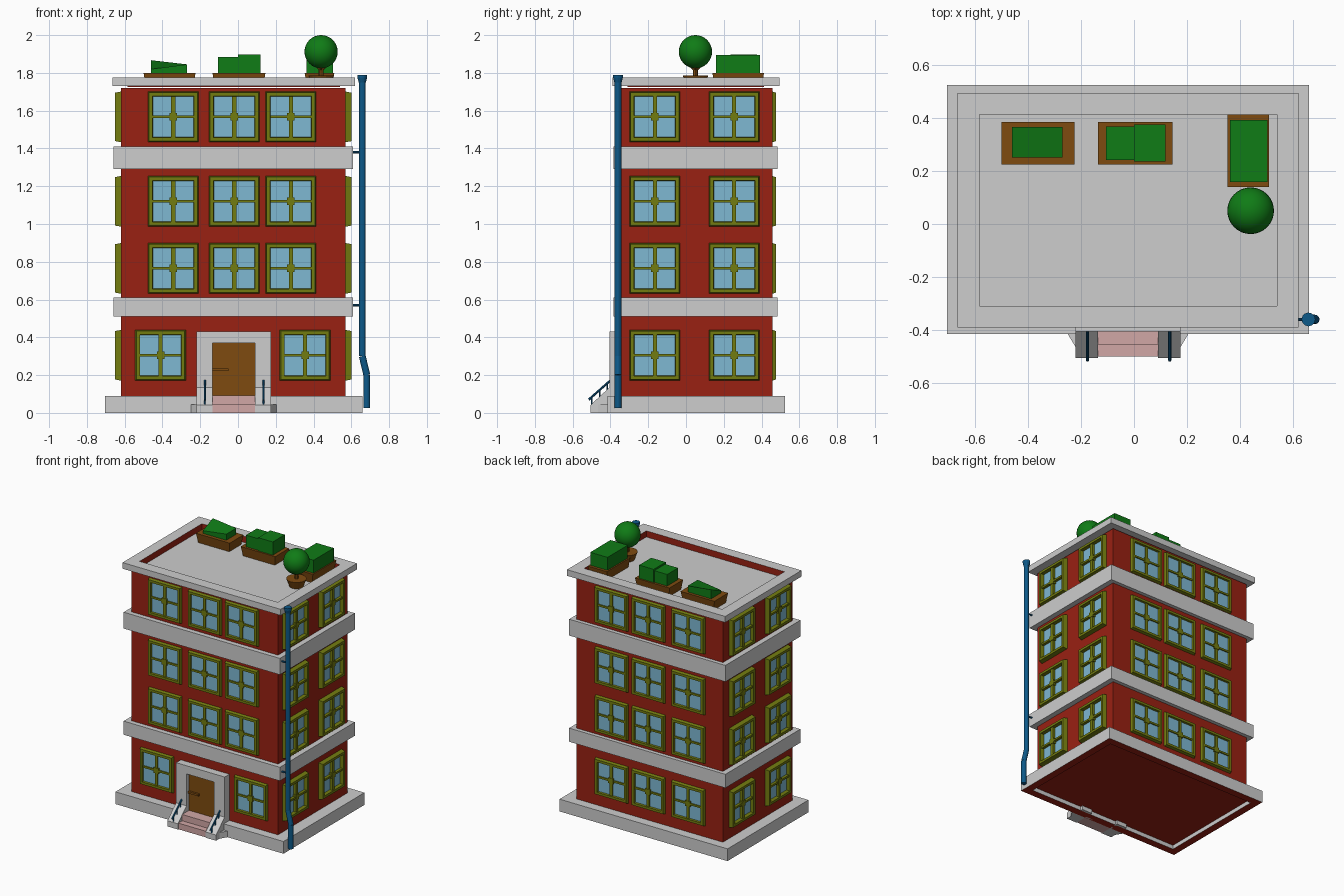
import bpy, bmesh, math
from mathutils import Matrix, Vector

if "Cube" in bpy.data.objects:
    bpy.data.objects.remove(bpy.data.objects["Cube"])


def material(name, rgb):
    m = bpy.data.materials.new(name)
    m.diffuse_color = (*rgb, 1)
    m.use_nodes = True
    m.node_tree.nodes["Principled BSDF"].inputs["Base Color"].default_value = m.diffuse_color
    return m


RED = material("brick red", (0.32, 0.015, 0.006))
GREY = material("concrete grey", (0.61, 0.61, 0.61))
OLIVE = material("frame olive", (0.17, 0.20, 0.005))
GLASS = material("glass blue", (0.21, 0.48, 0.65))
BROWN = material("wood brown", (0.21, 0.07, 0.005))
GREEN = material("leaf green", (0.005, 0.20, 0.008))
BLUE = material("pipe blue", (0.004, 0.10, 0.25))
PINK = material("step pink", (0.64, 0.39, 0.38))


def finish(name, bm, *mats, normals=True):
    if normals:
        bmesh.ops.recalc_face_normals(bm, faces=bm.faces)
    me = bpy.data.meshes.new(name)
    bm.to_mesh(me)
    bm.free()
    for m in mats:
        me.materials.append(m)
    ob = bpy.data.objects.new(name, me)
    bpy.context.collection.objects.link(ob)
    return ob


def add_box(bm, x, y, z, mat=Matrix()):
    """Box from three (low, high) ranges; returns its vertices."""
    vs = bmesh.ops.create_cube(bm, size=1)["verts"]
    for v in vs:
        v.co = mat @ Vector([r[0] + (c + 0.5) * (r[1] - r[0]) for c, r in zip(v.co, (x, y, z))])
    return vs


def box(name, x, y, z, mat):
    bm = bmesh.new()
    add_box(bm, x, y, z)
    return finish(name, bm, mat)


def add_rod(bm, a, b, r1, r2=None, sides=8):
    a, b = Vector(a), Vector(b)
    m = Matrix.Translation((a + b) / 2) @ (b - a).to_track_quat('Z', 'Y').to_matrix().to_4x4()
    bmesh.ops.create_cone(bm, cap_ends=True, segments=sides, radius1=r1,
                          radius2=r1 if r2 is None else r2, depth=(b - a).length, matrix=m)


def recess(bm, direction, inset, depth):
    """Sink a panel into the face that points up (1) or down (-1)."""
    bm.normal_update()
    face = [f for f in bm.faces if f.normal.z * direction > 0.9][0]
    bmesh.ops.inset_region(bm, faces=[face], thickness=inset)
    new = bmesh.ops.extrude_face_region(bm, geom=[face])
    bmesh.ops.translate(bm, vec=(0, 0, -direction * depth),
                        verts=[g for g in new["geom"] if isinstance(g, bmesh.types.BMVert)])
    bmesh.ops.delete(bm, geom=[face], context='FACES_ONLY')
    bmesh.ops.recalc_face_normals(bm, faces=bm.faces)


# Walls and storey bands
X0, X1, Y0, Y1 = -0.62, 0.57, -0.35, 0.457
CX, CY = (X0 + X1) / 2, (Y0 + Y1) / 2
box("walls", (X0, X1), (Y0, Y1), (0.06, 1.72), RED)
for name, z in (("lower_band", (0.51, 0.61)), ("upper_band", (1.29, 1.41))):
    box(name, (-0.66, 0.61), (-0.385, 0.485), z, GREY)

# Foundation: grey sides, red sunken underside
bm = bmesh.new()
add_box(bm, (-0.705, 0.66), (-0.415, 0.525), (0, 0.09))
recess(bm, -1, 0.08, 0.03)
for f in bm.faces:
    inside = all(abs(v.co.x - CX) < 0.62 for v in f.verts) and f.calc_center_median().z < 0.08
    f.material_index = 1 if f.normal.z < -0.5 or inside else 0
finish("foundation", bm, GREY, RED)

# Roof cornice: sunken roof with red inner walls
bm = bmesh.new()
add_box(bm, (-0.665, 0.62), (-0.39, 0.495), (1.73, 1.775))
recess(bm, 1, 0.115, 0.05)
for f in bm.faces:
    c = f.calc_center_median()
    if abs(f.normal.z) < 0.5 and abs(c.x - CX) < 0.6 and abs(c.y - CY) < 0.4:
        f.material_index = 1
finish("roof_cornice", bm, GREY, RED)

# Windows on all four walls, in wall coordinates (along, outward, up)
frames, glass = bmesh.new(), bmesh.new()


def window(wall, u, z, depth):
    m = wall @ Matrix.Translation((u, 0, z))
    loops = []
    for half, d in ((0.134, 0), (0.128, depth), (0.110, depth), (0.107, 0.003)):
        loops.append([frames.verts.new(m @ Vector((sx * half, d, sz * half)))
                      for sx, sz in ((-1, -1), (1, -1), (1, 1), (-1, 1))])
    for a, b in zip(loops, loops[1:]):
        for i in range(4):
            j = (i + 1) % 4
            frames.faces.new((a[i], a[j], b[j], b[i]))
    d = depth - 0.006
    add_box(frames, (-0.011, 0.011), (0, d), (-0.11, 0.11), m)
    add_box(frames, (-0.11, 0.11), (0, d), (-0.007, 0.007), m)
    add_box(frames, (-0.02, 0.02), (0, d + 0.003), (-0.02, 0.02), m)
    add_box(glass, (-0.115, 0.115), (-0.003, 0.006), (-0.115, 0.115), m)


def wall_matrix(along, out, origin):
    m = Matrix((along, out, (0, 0, 1))).transposed().to_4x4()
    m.translation = origin
    return m


front = wall_matrix((1, 0, 0), (0, -1, 0), (0, Y0, 0))
back = wall_matrix((1, 0, 0), (0, 1, 0), (0, Y1, 0))
right = wall_matrix((0, 1, 0), (1, 0, 0), (X1, 0, 0))
left = wall_matrix((0, 1, 0), (-1, 0, 0), (X0, 0, 0))
for z in (0.305, 0.765, 1.12, 1.567):
    for u in ((-0.41, 0.355) if z < 0.5 else (-0.343, -0.02, 0.28)):
        window(front, u, z, 0.02)
    for u in (-0.343, -0.02, 0.28):
        window(back, u, z, 0.02)
    for u in (-0.165, 0.255):
        window(right, u, z, 0.032)
        window(left, u, z, 0.032)
finish("window_frames", frames, OLIVE)
finish("window_glass", glass, GLASS)

# Door surround, door and handle
bm = bmesh.new()
for x, z in (((-0.22, -0.135), (0, 0.43)), ((0.09, 0.175), (0, 0.43)), ((-0.135, 0.09), (0.37, 0.43))):
    add_box(bm, x, (-0.405, -0.34), z)
finish("door_surround", bm, GREY)
box("door", (-0.135, 0.09), (-0.375, -0.34), (0.08, 0.37), BROWN)
box("door_handle", (-0.135, -0.05), (-0.39, -0.37), (0.222, 0.236), BROWN)

# Steps with sloping cheeks and small side wedges
bm = bmesh.new()
add_box(bm, (-0.135, 0.09), (-0.50, -0.40), (0, 0.045))
add_box(bm, (-0.135, 0.09), (-0.455, -0.37), (0.045, 0.091))
finish("steps", bm, PINK)


def prism(bm, points, offset):
    f = bm.faces.new([bm.verts.new(p) for p in points])
    new = bmesh.ops.extrude_face_region(bm, geom=[f])
    bmesh.ops.translate(bm, vec=offset, verts=[g for g in new["geom"] if isinstance(g, bmesh.types.BMVert)])


cheeks, rails = bmesh.new(), bmesh.new()
for x, side in ((-0.22, -1), (0.09, 1)):
    prism(cheeks, [(x, y, z) for y, z in ((-0.505, 0), (-0.505, 0.042), (-0.405, 0.135), (-0.405, 0))],
          (0.085, 0, 0))
    e = -0.22 if side < 0 else 0.175
    prism(cheeks, [(e, -0.41, 0), (e + side * 0.03, -0.415, 0), (e, -0.465, 0)], (0, 0, 0.045))
    # handrail on three posts
    r = x + 0.045
    add_rod(rails, (r, -0.515, 0.07), (r, -0.40, 0.172), 0.006)
    for t in (0.15, 0.5, 0.85):
        y = -0.515 + 0.115 * t
        add_rod(rails, (r, y, 0.025 + 0.1 * t), (r, y, 0.07 + 0.102 * t), 0.004)
finish("step_cheeks", cheeks, GREY)
finish("handrails", rails, BLUE)

# Downpipe with funnel and wall brackets
bm = bmesh.new()
P = [(0.682, -0.36, 0.025), (0.682, -0.36, 0.20), (0.658, -0.36, 0.30), (0.658, -0.36, 1.76)]
for a, b in zip(P, P[1:]):
    add_rod(bm, a, b, 0.018, sides=12)
add_rod(bm, (0.658, -0.36, 1.75), (0.658, -0.36, 1.775), 0.019, 0.026, 12)
add_rod(bm, (0.658, -0.36, 1.775), (0.658, -0.36, 1.79), 0.026, sides=12)
for z in (0.57, 1.38):
    add_rod(bm, (0.60, -0.36, z), (0.65, -0.36, z), 0.006)
finish("downpipe", bm, BLUE)

# Roof planters: tapered boxes
bm = bmesh.new()
for x, y in (((-0.50, -0.225), (0.225, 0.385)), ((-0.135, 0.145), (0.225, 0.385)), ((0.353, 0.51), (0.14, 0.413))):
    cx, cy = sum(x) / 2, sum(y) / 2
    for v in add_box(bm, x, y, (1.725, 1.80)):
        if v.co.z < 1.75:
            v.co.x += 0.012 if v.co.x < cx else -0.012
            v.co.y += 0.012 if v.co.y < cy else -0.012
finish("planters", bm, BROWN)

# Clipped hedges, the first with a twisted top
bm = bmesh.new()
for v in add_box(bm, (-0.46, -0.27), (0.25, 0.365), (1.79, 1.845)):
    if v.co.z > 1.82 and v.co.x < -0.3:
        v.co.z = 1.82 if v.co.y < 0.3 else 1.867
add_box(bm, (-0.105, 0.0), (0.242, 0.368), (1.79, 1.885))
add_box(bm, (0.0, 0.118), (0.235, 0.375), (1.79, 1.897))
add_box(bm, (0.363, 0.503), (0.158, 0.393), (1.79, 1.895))
finish("hedges", bm, GREEN)

# Potted round tree
bm = bmesh.new()
add_rod(bm, (0.44, 0.05, 1.725), (0.44, 0.05, 1.787), 0.045, 0.068, 16)
add_rod(bm, (0.44, 0.05, 1.78), (0.44, 0.05, 1.85), 0.013)
for i in range(4):
    a = math.pi / 2 * i
    add_rod(bm, (0.44, 0.05, 1.81), (0.44 + 0.035 * math.cos(a), 0.05 + 0.035 * math.sin(a), 1.845), 0.006)
finish("tree_pot_and_trunk", bm, BROWN)
bm = bmesh.new()
bmesh.ops.create_uvsphere(bm, u_segments=32, v_segments=16, radius=0.088,
                          matrix=Matrix.Translation((0.44, 0.05, 1.912)))
for f in bm.faces:
    f.smooth = True
finish("tree_crown", bm, GREEN)
